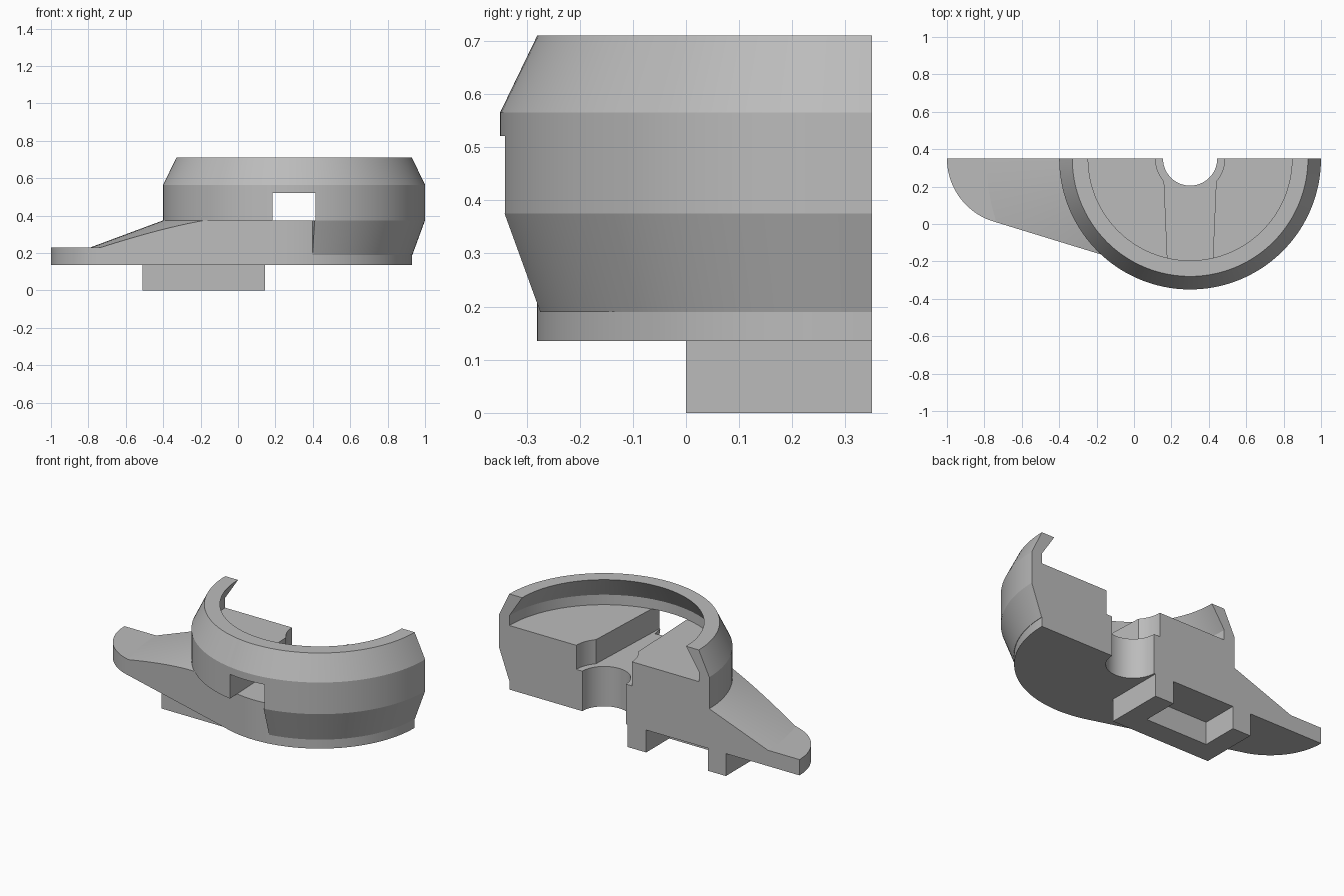
import bpy, bmesh
from math import cos, sin, radians, asin, degrees

old = bpy.data.objects.get("Cube")
if old:
    bpy.data.objects.remove(old, do_unlink=True)

CX, CY = 0.30, 0.35            # axis of the round body, on the rear cut plane
BOTTOM, DECK, FLOOR = 0.135, 0.375, 0.52

grey = bpy.data.materials.new("plain grey")
grey.use_nodes = True
grey.diffuse_color = (0.5, 0.5, 0.5, 1)
grey.node_tree.nodes["Principled BSDF"].inputs["Base Color"].default_value = (0.5, 0.5, 0.5, 1)


def make(name, bm):
    bmesh.ops.recalc_face_normals(bm, faces=bm.faces)
    me = bpy.data.meshes.new(name)
    bm.to_mesh(me)
    bm.free()
    me.materials.append(grey)
    ob = bpy.data.objects.new(name, me)
    bpy.context.collection.objects.link(ob)
    return ob


def arc(cx, r, a0, a1, steps):
    angles = [radians(a0 + (a1 - a0) * i / steps) for i in range(steps + 1)]
    return [(cx + r * cos(a), CY + r * sin(a)) for a in angles]


def revolve(name, profile, a0, a1, steps):
    """Sweep a closed (radius, z) profile around the axis and cap both ends."""
    bm = bmesh.new()
    rings = []
    for i in range(steps + 1):
        a = radians(a0 + (a1 - a0) * i / steps)
        rings.append([bm.verts.new((CX + r * cos(a), CY + r * sin(a), z)) for r, z in profile])
    n = len(profile)
    for p, q in zip(rings, rings[1:]):
        for j in range(n):
            k = (j + 1) % n
            bm.faces.new((p[j], p[k], q[k], q[j]))
    bm.faces.new(rings[0])
    bm.faces.new(rings[-1])
    return make(name, bm)


def prism(name, outline, z0, z1):
    bm = bmesh.new()
    face = bm.faces.new([bm.verts.new((x, y, z0)) for x, y in outline])
    top = bmesh.ops.extrude_face_region(bm, geom=[face])["geom"]
    for v in top:
        if isinstance(v, bmesh.types.BMVert):
            v.co.z = z1
    return make(name, bm)


def cut(ob, cutter):
    mod = ob.modifiers.new("cut", "BOOLEAN")
    mod.operation, mod.solver, mod.object = "DIFFERENCE", "EXACT", cutter
    bpy.context.view_layer.update()
    me = bpy.data.meshes.new_from_object(ob.evaluated_get(bpy.context.evaluated_depsgraph_get()))
    ob.modifiers.clear()
    ob.data = me
    bpy.data.objects.remove(cutter, do_unlink=True)


# Upper ring: floor with counterbore, wall and inward lip
ring = revolve("upper_ring", [
    (0.185, DECK), (0.70, DECK), (0.70, 0.565), (0.63, 0.71),
    (0.545, 0.71), (0.63, 0.58), (0.63, FLOOR), (0.185, FLOOR)], 180, 360, 72)

# Tapered channel running out through a window in the front wall
cut(ring, prism("channel_cutter", [
    (CX - 0.108, -0.5), (CX + 0.108, -0.5), (CX + 0.142, 0.3), (CX - 0.142, 0.3)],
    DECK - 0.02, FLOOR + 0.001))

# Base: round body blended by a tangent line into the rounded arm, with centre hole
END_R, BODY_R = 0.352, 0.63
end_x = -1 + END_R
tangent = 270 - degrees(asin((BODY_R - END_R) / (CX - end_x)))
base = prism("base_with_arm",
             arc(end_x, END_R, 180, tangent, 24) + arc(CX, BODY_R, tangent, 360, 44)
             + arc(CX, 0.145, 360, 180, 32), BOTTOM, DECK)

# Conical slope down to the thin end of the arm
cut(base, revolve("slope_cutter", [
    (0.68, 0.3824), (1.09, 0.23), (1.6, 0.23), (1.6, 0.5), (0.68, 0.5)], 150, 270, 60))

# Flare under the ring on the left side
flare = revolve("lower_flare", [(0.626, 0.19), (0.632, 0.19), (0.70, DECK), (0.626, DECK)],
                279, 360, 32)

# U-shaped foot, open to the rear
foot = prism("foot", [(-0.51, 0), (0.145, 0), (0.145, CY), (0.02, CY), (0.02, 0.13),
                      (-0.39, 0.13), (-0.39, CY), (-0.51, CY)], 0, BOTTOM)

# Smooth curved walls, keep edges crisp
bpy.ops.object.select_all(action="DESELECT")
for ob in (ring, base, flare, foot):
    ob.select_set(True)
bpy.context.view_layer.objects.active = ring
bpy.ops.object.shade_smooth_by_angle(angle=radians(15))
